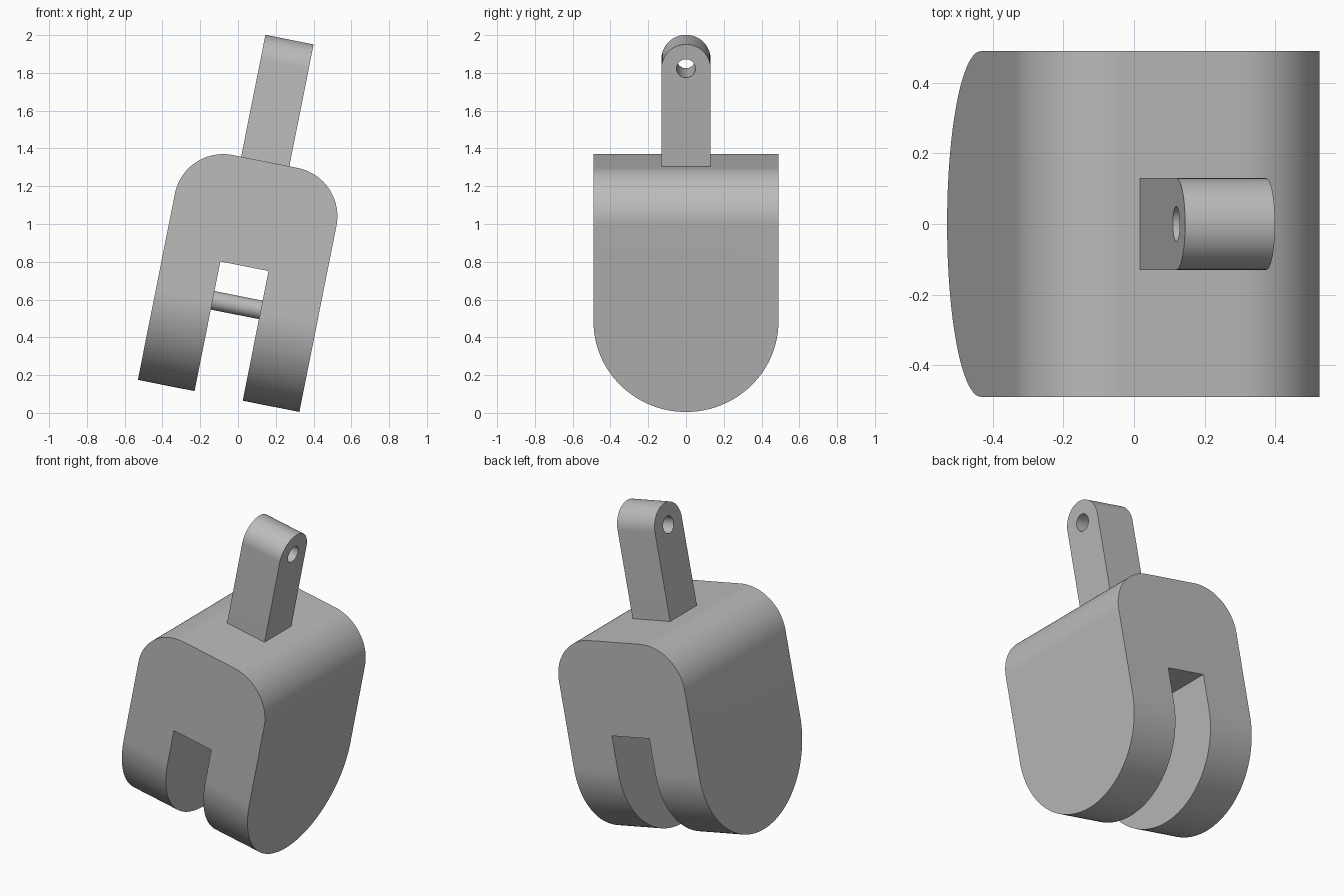
import bpy, bmesh
from math import sin, cos, pi, radians
from mathutils import Matrix

cube = bpy.data.objects.get("Cube")
if cube:
    bpy.data.objects.remove(cube, do_unlink=True)

grey = bpy.data.materials.new("light_grey")
grey.use_nodes = True
grey.diffuse_color = (0.5, 0.5, 0.5, 1)
grey.node_tree.nodes["Principled BSDF"].inputs["Base Color"].default_value = (0.5, 0.5, 0.5, 1)

# The whole hook block leans towards its left
TILT = Matrix.Translation((-0.1025, 0, 0.09)) @ Matrix.Rotation(radians(11.25), 4, "Y")


def arc(cx, cz, r, start, end, steps):
    """Points on an arc, angles in degrees."""
    angles = [radians(start + (end - start) * i / steps) for i in range(steps + 1)]
    return [(cx + r * cos(a), cz + r * sin(a)) for a in angles]


def prism(name, outline, axis, half):
    """Extrude an (across, up) outline symmetrically along the x or y axis."""
    bm = bmesh.new()

    def place(p, d):
        return (d, p[0], p[1]) if axis == "x" else (p[0], d, p[1])
    face = bm.faces.new([bm.verts.new(place(p, -half)) for p in outline])
    side = bmesh.ops.extrude_face_region(bm, geom=[face])
    moved = [v for v in side["geom"] if isinstance(v, bmesh.types.BMVert)]
    shift = (2 * half, 0, 0) if axis == "x" else (0, 2 * half, 0)
    bmesh.ops.translate(bm, verts=moved, vec=shift)
    bmesh.ops.recalc_face_normals(bm, faces=bm.faces)
    mesh = bpy.data.meshes.new(name)
    bm.to_mesh(mesh)
    bm.free()
    mesh.materials.append(grey)
    obj = bpy.data.objects.new(name, mesh)
    bpy.context.collection.objects.link(obj)
    return obj


def cut(obj, cutter, operation):
    """Apply a boolean and discard the cutter."""
    bpy.context.view_layer.objects.active = obj
    mod = obj.modifiers.new("cut", "BOOLEAN")
    mod.operation, mod.object, mod.solver = operation, cutter, "EXACT"
    bpy.ops.object.modifier_apply(modifier=mod.name)
    bpy.data.objects.remove(cutter, do_unlink=True)


# Body: arch with rounded shoulders and a slot, rounded below from the side
W, D, TOP, R = 0.436, 0.49, 1.265, 0.26
SLOT, SLOT_TOP = 0.13, 0.70
shoulders = arc(W - R, TOP - R, R, 0, 90, 24) + arc(R - W, TOP - R, R, 90, 180, 24)
arch = [(W, 0)] + shoulders + [(-W, 0), (-SLOT, 0), (-SLOT, SLOT_TOP),
                               (SLOT, SLOT_TOP), (SLOT, 0)]
body = prism("body", arch, "y", D)
round_base = arc(0, D, D, 180, 360, 64) + [(D, TOP + 0.1), (-D, TOP + 0.1)]
cut(body, prism("base_cutter", round_base, "x", 1), "INTERSECT")

# Lug: upright tab with a rounded top and a cross hole
L, EYE = 0.13, 1.793
lug = prism("lug", [(-L, TOP - 0.02), (L, TOP - 0.02)] + arc(0, EYE, L, 0, 180, 40), "x", L)
cut(lug, prism("hole_cutter", arc(0, EYE, 0.05, 0, 350, 35), "x", 1), "DIFFERENCE")

# Pin bridging the slot
pin = prism("pin", arc(0, D, 0.05, 0, 350, 35), "x", SLOT + 0.01)

for obj in (body, lug, pin):
    obj.matrix_world = TILT
    bpy.ops.object.select_all(action="DESELECT")
    obj.select_set(True)
    bpy.context.view_layer.objects.active = obj
    bpy.ops.object.shade_smooth_by_angle(angle=radians(30))
